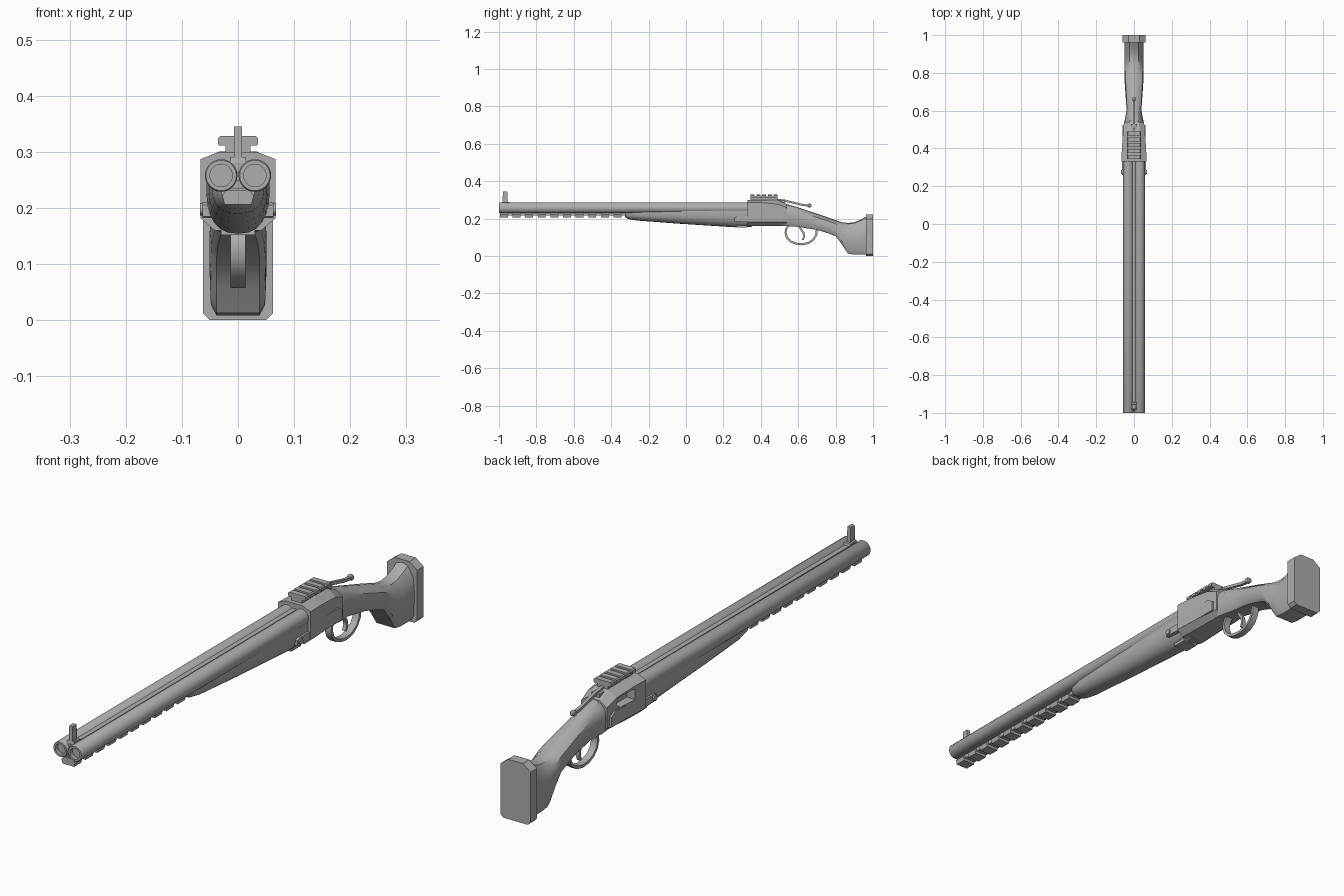
import bpy, bmesh, math
from mathutils import Vector

if "Cube" in bpy.data.objects:
    bpy.data.objects.remove(bpy.data.objects["Cube"])

steel = bpy.data.materials.new("plain_grey")
steel.diffuse_color = (0.42, 0.42, 0.42, 1)
steel.use_nodes = True
steel.node_tree.nodes["Principled BSDF"].inputs["Base Color"].default_value = steel.diffuse_color


def finish(name, bm, smooth=None):
    bmesh.ops.remove_doubles(bm, verts=bm.verts, dist=1e-6)
    bmesh.ops.recalc_face_normals(bm, faces=bm.faces)
    me = bpy.data.meshes.new(name)
    bm.to_mesh(me)
    bm.free()
    me.materials.append(steel)
    ob = bpy.data.objects.new(name, me)
    bpy.context.collection.objects.link(ob)
    if smooth:
        bpy.ops.object.select_all(action='DESELECT')
        ob.select_set(True)
        bpy.context.view_layer.objects.active = ob
        bpy.ops.object.shade_smooth_by_angle(angle=math.radians(smooth))
    return ob


def loft(name, sections, smooth=None):
    """Skin along y; each section is (y, half outline from top x=0 to bottom x=0)."""
    bm = bmesh.new()
    rings = []
    for y, half in sections:
        pts = half + [(-x, z) for x, z in reversed(half[1:-1])]
        rings.append([bm.verts.new((x, y, z)) for x, z in pts])
    n = len(rings[0])
    for a, b in zip(rings, rings[1:]):
        for i in range(n):
            j = (i + 1) % n
            bm.faces.new((a[i], a[j], b[j], b[i]))
    bm.faces.new(rings[0])
    bm.faces.new(rings[-1])
    return finish(name, bm, smooth)


def prism(name, outline, x0, x1, smooth=None):
    """Side outline in (y, z) extruded across x."""
    bm = bmesh.new()
    a = [bm.verts.new((x0, y, z)) for y, z in outline]
    b = [bm.verts.new((x1, y, z)) for y, z in outline]
    for i in range(len(a)):
        j = (i + 1) % len(a)
        bm.faces.new((a[i], a[j], b[j], b[i]))
    bm.faces.new(a)
    bm.faces.new(b)
    return finish(name, bm, smooth)


def box(name, x0, x1, y0, y1, z0, z1):
    return prism(name, [(y0, z0), (y1, z0), (y1, z1), (y0, z1)], x0, x1)


def strip(name, path, thick, half_width):
    """Band of constant thickness following a (y, z) path."""
    p = [Vector(q) for q in path]
    left, right = [], []
    for i, q in enumerate(p):
        d = (p[min(i + 1, len(p) - 1)] - p[max(i - 1, 0)]).normalized()
        nrm = Vector((-d.y, d.x)) * thick / 2
        left.append(tuple(q + nrm))
        right.append(tuple(q - nrm))
    return prism(name, left + right[::-1], -half_width, half_width, 40)


def lathe(name, profile, centre, axis, seg=32):
    """Spin a (radius, offset) profile about the x or y axis."""
    bm = bmesh.new()
    vs = []
    for r, t in profile:
        vs.append(bm.verts.new((t, r, 0) if axis == 'X' else (r, t, 0)))
    es = [bm.edges.new(e) for e in zip(vs, vs[1:])]
    ax = (1, 0, 0) if axis == 'X' else (0, 1, 0)
    bmesh.ops.spin(bm, geom=vs + es, cent=(0, 0, 0), axis=ax,
                   angle=2 * math.pi, steps=seg)
    bmesh.ops.translate(bm, verts=bm.verts, vec=centre)
    return finish(name, bm, 35)


# Twin barrels with recessed bores, and the ribs between them
for side, s in (("right", 1), ("left", -1)):
    lathe(side + "_barrel", [(0, -0.985), (0.020, -0.985), (0.020, -1), (0.027, -1),
                             (0.029, -0.997), (0.029, 0.36), (0, 0.36)],
          (s * 0.03, 0, 0.258), 'Y')
box("top_rib", -0.009, 0.009, -0.985, 0.36, 0.262, 0.280)
box("bottom_rib", -0.012, 0.012, -0.985, 0.36, 0.228, 0.250)

# Front sight
prism("sight_base", [(-0.985, 0.272), (-0.94, 0.272), (-0.945, 0.288), (-0.98, 0.291)],
      -0.014, 0.014)
prism("sight_post", [(-0.981, 0.285), (-0.953, 0.285), (-0.956, 0.345), (-0.979, 0.345)],
      -0.007, 0.007)

# Accessory rail under the barrels
box("lower_rail", -0.02, 0.02, -0.99, -0.30, 0.216, 0.236)
for i in range(10):
    y = -0.995 + i * 0.0675
    loft("lower_rail_lug", [(yy, [(0, 0.232), (0.020, 0.232), (0.028, 0.222),
                                  (0.024, 0.206), (0, 0.206)]) for yy in (y, y + 0.042)])


# Tapered fore-end with a rounded belly
def belly(y, w, zt, zb):
    h = zt - zb
    half = [(0, zt), (w, zt)]
    for k in range(7):
        a = k * math.pi / 12
        half.append((w * math.cos(a) ** 0.8 if k < 6 else 0, zt - h * (0.25 + 0.75 * math.sin(a))))
    return y, half


loft("fore_end", [belly(-0.325, 0.030, 0.238, 0.208), belly(-0.31, 0.038, 0.240, 0.198),
                  belly(-0.26, 0.046, 0.242, 0.190), belly(-0.05, 0.052, 0.243, 0.174),
                  belly(0.26, 0.056, 0.245, 0.154), belly(0.35, 0.056, 0.245, 0.156)], 35)


# Receiver block, narrowing and dropping towards the stock
def block(y, w, zt, zs, zl, zb):
    return y, [(0, zt), (w * 0.5, zt), (w, zs), (w, zl), (w * 0.62, zb), (0, zb)]


receiver = loft("receiver", [block(0.33, 0.067, 0.300, 0.287, 0.182, 0.160),
                             block(0.40, 0.064, 0.301, 0.286, 0.182, 0.160),
                             block(0.49, 0.058, 0.300, 0.278, 0.182, 0.162),
                             block(0.54, 0.053, 0.278, 0.258, 0.182, 0.162)])

# Opening in the left flank
cutter = prism("port_cutter", [(0.39, 0.236), (0.47, 0.236), (0.49, 0.252),
                               (0.48, 0.276), (0.39, 0.276)], -0.12, -0.03)
cutter.hide_render = True
cutter.hide_viewport = True
cut = receiver.modifiers.new("port", 'BOOLEAN')
cut.operation = 'DIFFERENCE'
cut.solver = 'EXACT'
cut.object = cutter

# Raised lower side panels, hinge ears and pins
prism("side_panel", [(0.335, 0.182), (0.335, 0.222), (0.41, 0.222), (0.44, 0.232),
                     (0.50, 0.236), (0.525, 0.22), (0.525, 0.182)], -0.062, 0.062)
prism("hinge_ear", [(0.26, 0.185), (0.26, 0.205), (0.27, 0.211), (0.335, 0.211),
                    (0.335, 0.182)], -0.063, 0.063)
lathe("hinge_pin", [(0, -0.068), (0.011, -0.068), (0.011, 0.068), (0, 0.068)],
      (0, 0.275, 0.198), 'X', 16)
box("belly_plate", -0.03, 0.03, 0.27, 0.325, 0.152, 0.18)

# Sight rail on top of the receiver
box("top_rail_neck", -0.022, 0.022, 0.345, 0.49, 0.295, 0.314)
box("top_rail_bed", -0.034, 0.034, 0.345, 0.49, 0.311, 0.318)
for i in range(5):
    y = 0.345 + i * 0.031
    loft("top_rail_lug", [(yy, [(0, 0.328), (0.032, 0.328), (0.036, 0.324),
                                (0.036, 0.314), (0.03, 0.311), (0, 0.311)])
                          for yy in (y, y + 0.021)])

# Break lever behind the rail, with its thumb knob
strip("lever", [(0.48, 0.302), (0.53, 0.296), (0.58, 0.284), (0.62, 0.274), (0.655, 0.270)],
      0.011, 0.006)
lathe("lever_knob", [(0, -0.009), (0.008, -0.009), (0.011, -0.005), (0.011, 0.005),
                     (0.008, 0.009), (0, 0.009)], (0, 0.66, 0.271), 'X', 16)
box("lever_mount", -0.016, 0.016, 0.48, 0.53, 0.27, 0.296)


# Stock: wrist, comb and deep heel
def grip(y, w, zt, zb):
    h = zt - zb
    return y, [(0, zt), (w * 0.45, zt - h * 0.03), (w * 0.9, zt - h * 0.22),
               (w, zt - h * 0.5), (w * 0.95, zb + min(0.02, h * 0.15)),
               (w * 0.75, zb), (0, zb)]


loft("stock", [grip(0.50, 0.048, 0.280, 0.164), grip(0.545, 0.050, 0.276, 0.160),
               grip(0.60, 0.039, 0.260, 0.156), grip(0.70, 0.046, 0.226, 0.140),
               grip(0.76, 0.050, 0.206, 0.122), grip(0.80, 0.051, 0.192, 0.106),
               grip(0.835, 0.051, 0.181, 0.060), grip(0.866, 0.051, 0.177, 0.013),
               grip(0.90, 0.051, 0.181, 0.008), grip(0.935, 0.051, 0.195, 0.008),
               grip(0.965, 0.051, 0.212, 0.008)], 35)

# Butt pad with clipped corners
loft("butt_pad", [(y, [(0, 0.222), (0.03, 0.222), (0.062, 0.198), (0.062, 0.012),
                       (0.05, 0), (0, 0)]) for y in (0.962, 1.0)])

# Trigger and its guard
strip("trigger_guard", [(0.555, 0.168), (0.537, 0.150), (0.532, 0.125), (0.540, 0.099),
                        (0.560, 0.078), (0.590, 0.066), (0.622, 0.063), (0.655, 0.070),
                        (0.681, 0.088), (0.696, 0.112), (0.700, 0.145)], 0.011, 0.013)
strip("trigger", [(0.600, 0.170), (0.614, 0.145), (0.628, 0.125), (0.632, 0.105),
                  (0.624, 0.086)], 0.010, 0.007)
